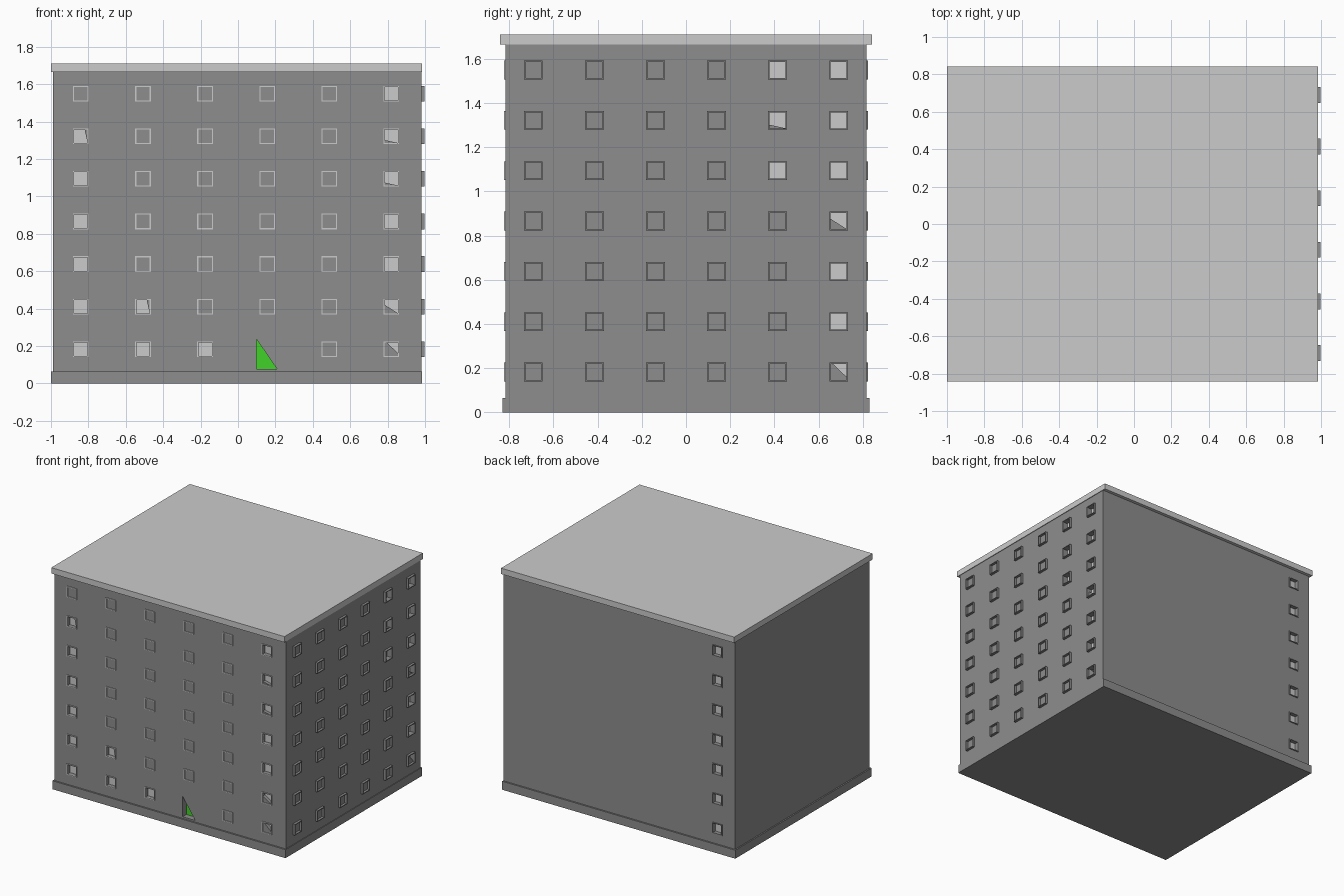
import bpy, bmesh

if "Cube" in bpy.data.objects:
    bpy.data.objects.remove(bpy.data.objects["Cube"])

X0, X1, Y = -0.99, 0.98, 0.817
COLS_X = [-0.84 + 0.332 * i for i in range(6)]
COLS_Y = [-0.69 + 0.276 * i for i in range(6)]
ROWS = [0.183 + 0.2277 * i for i in range(7)]

def material(name, colour):
    m = bpy.data.materials.new(name)
    m.diffuse_color = (*colour, 1)
    m.use_nodes = True
    m.node_tree.nodes["Principled BSDF"].inputs["Base Color"].default_value = m.diffuse_color
    return m

DARK = material("dark_grey", (0.27, 0.27, 0.27))
GREEN = material("green", (0.05, 0.65, 0.02))

# Map wall coordinates (along, up, outward) to world space
PLACE = {
    "front": lambda u, v, d: (u, -Y - d, v),
    "back": lambda u, v, d: (u, Y + d, v),
    "right": lambda u, v, d: (X1 + d, u, v),
}

def prism(bm, side, poly, d0, d1):
    f = PLACE[side]
    a = [bm.verts.new(f(u, v, d0)) for u, v in poly]
    b = [bm.verts.new(f(u, v, d1)) for u, v in poly]
    bm.faces.new(a)
    bm.faces.new(b[::-1])
    for i in range(len(a)):
        j = (i + 1) % len(a)
        bm.faces.new((a[j], a[i], b[i], b[j]))

def rect(u0, u1, v0, v1):
    return [(u0, v0), (u1, v0), (u1, v1), (u0, v1)]

def finish(bm, name, mat=None):
    bmesh.ops.recalc_face_normals(bm, faces=bm.faces)
    me = bpy.data.meshes.new(name)
    bm.to_mesh(me)
    bm.free()
    ob = bpy.data.objects.new(name, me)
    bpy.context.collection.objects.link(ob)
    if mat:
        me.materials.append(mat)
    return ob

def box(name, x0, x1, y, z0, z1, mat=None):
    bm = bmesh.new()
    prism(bm, "front", rect(x0, x1, z0, z1), -Y - y, -Y + y)
    return finish(bm, name, mat)

# Main masses
walls = box("walls", X0, X1, Y, 0.0, 1.68, DARK)
box("plinth_front_strip", -1.0, 0.985, 0.829, 0.0, 0.065, DARK)
box("roof_slab", -1.0, 0.985, 0.842, 1.665, 1.71)

# Shapes of the window openings
S = 0.036
FULL = rect(-S, S, -S, S)
SLANT = [(-S, -S), (S, -S), (0.02, S), (-S, S)]
LOW_CUT = [(-S, -0.02), (S, -S), (S, S), (-S, S)]
HALF = [(-S, 0.01), (S, -S), (S, S), (-S, S)]
CORNER = [(-0.025, S), (S, -0.022), (S, S)]

openings = {("back", 0, r): FULL for r in range(7)}
openings |= {("front", 0, r): FULL for r in range(5)}
openings |= {("front", 5, r): FULL for r in (2, 3, 6)}
openings |= {("right", 5, r): FULL for r in (1, 2, 4, 5, 6)}
openings |= {
    ("front", 1, 0): FULL, ("front", 2, 0): FULL,
    ("front", 0, 5): SLANT, ("front", 1, 1): SLANT,
    ("front", 5, 0): CORNER, ("front", 5, 1): HALF,
    ("front", 5, 4): LOW_CUT, ("front", 5, 5): LOW_CUT,
    ("right", 5, 0): CORNER, ("right", 5, 3): HALF,
    ("right", 4, 6): FULL, ("right", 4, 5): LOW_CUT, ("right", 4, 4): FULL,
}

# Openings cut into the walls, with a pane behind each
cut, panes = bmesh.new(), bmesh.new()
for (side, c, r), poly in openings.items():
    u = (COLS_Y if side == "right" else COLS_X)[c]
    shape = [(u + a, ROWS[r] + b) for a, b in poly]
    prism(cut, side, shape, -0.03, 0.02)
    prism(panes, side, shape, -0.031, -0.025)
DOOR = [(0.1, 0.078), (0.208, 0.078), (0.1, 0.235)]
prism(cut, "front", DOOR, -0.05, 0.02)
cutter = finish(cut, "opening_cutter")
cutter.hide_render = True
cutter.hide_set(True)
mod = walls.modifiers.new("openings", "BOOLEAN")
mod.object = cutter
mod.solver = "EXACT"
finish(panes, "window_panes")

# Double door leaves in the entrance recess
door = bmesh.new()
prism(door, "front", DOOR, -0.051, -0.045)
finish(door, "door", GREEN)

# Projecting window frames
def frames(name, side, cols, out, mat=None):
    bm = bmesh.new()
    o, i = 0.042, 0.036
    for c, u in enumerate(cols):
        for r, v in enumerate(ROWS):
            if side == "front" and (c, r) == (3, 0):
                continue
            for e in (rect(-o, o, i, o), rect(-o, o, -o, -i),
                      rect(-o, -i, -i, i), rect(i, o, -i, i)):
                prism(bm, side, [(u + a, v + b) for a, b in e], -0.005, out)
    finish(bm, name, mat)

frames("front_window_frames", "front", COLS_X, 0.006)
frames("right_window_frames", "right", COLS_Y, 0.018, DARK)
frames("back_window_frames", "back", COLS_X[:1], 0.006, DARK)
